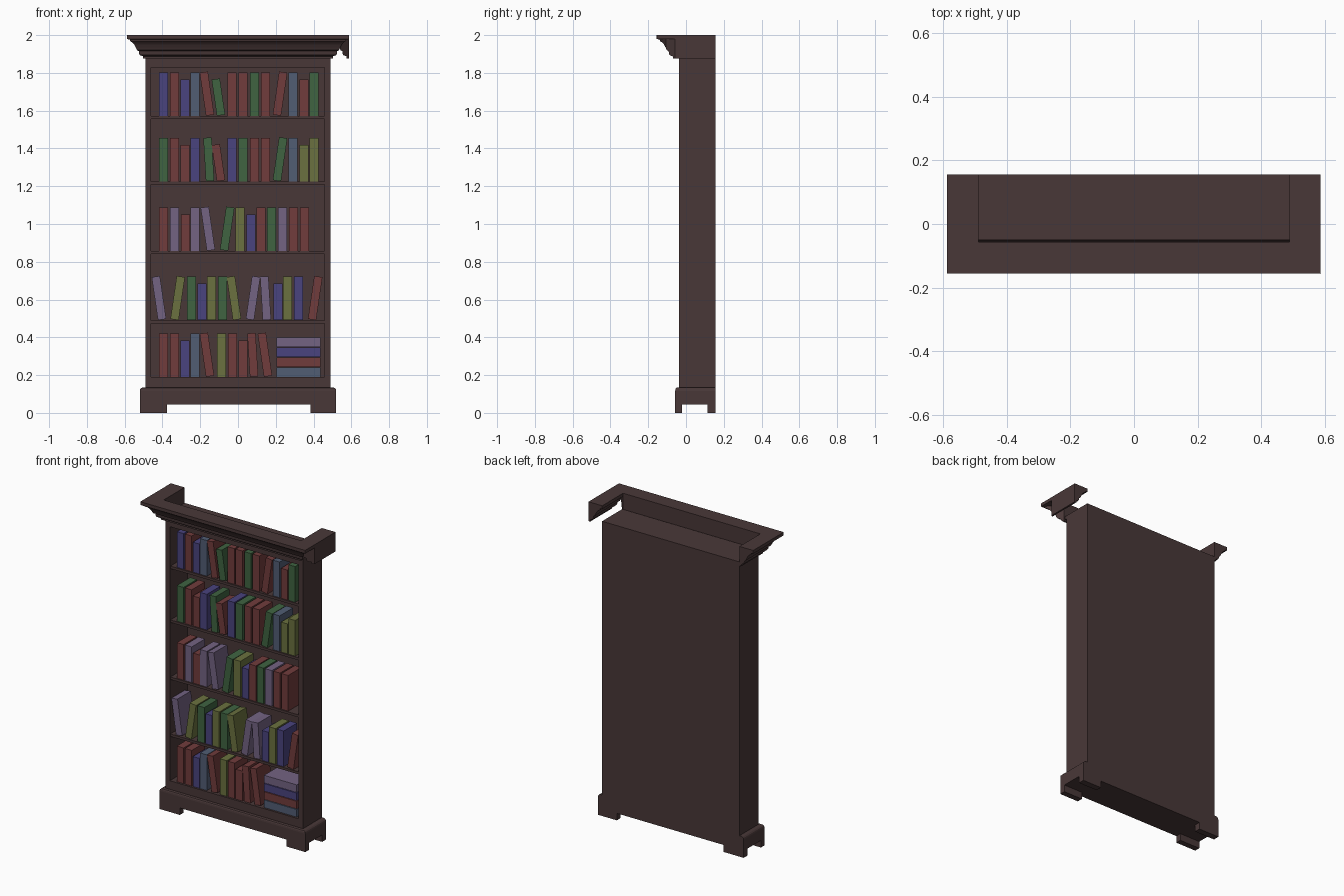
import bpy, bmesh, math
from mathutils import Matrix, Vector

if "Cube" in bpy.data.objects:
    bpy.data.objects.remove(bpy.data.objects["Cube"])


def material(name, r, g, b):
    m = bpy.data.materials.new(name)
    m.diffuse_color = (r, g, b, 1)
    m.use_nodes = True
    m.node_tree.nodes["Principled BSDF"].inputs["Base Color"].default_value = m.diffuse_color
    return m


wood = material("dark wood", .066, .039, .039)
COVERS = {
    "R": material("red cover", .165, .045, .045),
    "B": material("blue cover", .067, .056, .21),
    "G": material("green cover", .05, .125, .053),
    "S": material("slate cover", .083, .11, .175),
    "O": material("olive cover", .145, .165, .05),
    "M": material("mauve cover", .172, .125, .225),
}


def loft(name, rings, mat):
    """Solid through matching closed rings of points, capped at both ends."""
    bm = bmesh.new()
    vs = [[bm.verts.new(p) for p in ring] for ring in rings]
    n = len(rings[0])
    for a, b in zip(vs, vs[1:]):
        for i in range(n):
            j = (i + 1) % n
            bm.faces.new((a[i], a[j], b[j], b[i]))
    bm.faces.new(vs[0][::-1])
    bm.faces.new(vs[-1])
    bmesh.ops.recalc_face_normals(bm, faces=bm.faces)
    mesh = bpy.data.meshes.new(name)
    bm.to_mesh(mesh)
    bm.free()
    mesh.materials.append(mat)
    ob = bpy.data.objects.new(name, mesh)
    bpy.context.collection.objects.link(ob)
    return ob


def rect(x0, x1, y0, y1, z):
    return [(x0, y0, z), (x1, y0, z), (x1, y1, z), (x0, y1, z)]


def box(name, x0, x1, y0, y1, z0, z1, mat=wood):
    return loft(name, [rect(x0, x1, y0, y1, z0), rect(x0, x1, y0, y1, z1)], mat)


BACK, FRONT = .155, -.037

# Cabinet carcass
box("left_side", -.49, -.46, FRONT, BACK, .12, 1.9)
box("right_side", .457, .49, FRONT, BACK, .12, 1.9)
box("back_panel", -.46, .457, .14, BACK, .12, 1.9)
box("cabinet_floor", -.46, .457, FRONT, .14, .12, .19)
box("cabinet_top", -.46, .457, FRONT, .14, 1.828, 1.9)
box("top_bead", -.49, .49, -.05, FRONT, 1.88, 1.9)

# Shelves
SHELVES = [1.572, 1.225, .857, .49]
for i, z in enumerate(SHELVES):
    box(f"shelf_{i + 1}", -.46, .457, -.032, .14, z - .016, z)

# Plinth with a rounded upper edge, and four feet
rings = [rect(-.52, .52, -.057, BACK, .045)]
for k in range(4):
    a = k / 3 * math.pi / 2
    s = .018 * (1 - math.cos(a))
    rings.append(rect(-.52 + s, .52 - s, -.057 + s * .5, BACK, .117 + .018 * math.sin(a)))
loft("plinth", rings, wood)
for side, x0, x1 in (("left", -.52, -.375), ("right", .385, .52)):
    box(f"front_{side}_foot", x0, x1, -.057, -.02, 0, .045)
    box(f"back_{side}_foot", x0, x1, .115, BACK, 0, .045)

# Crown moulding profile: (distance out from the cabinet, height)
PROFILE = [(0, 1.875), (.012, 1.875), (.013, 1.888), (.028, 1.893), (.033, 1.9),
           (.035, 1.915), (.044, 1.92), (.051, 1.935), (.06, 1.951), (.07, 1.962),
           (.08, 1.967), (.083, 1.977), (.098, 1.979), (.098, 2), (0, 2)]
loft("crown_front", [[(s * (.49 + d), -.057 - d, z) for d, z in PROFILE] for s in (-1, 1)], wood)
loft("crown_left", [[(-.49 - d, -.057 - d, z) for d, z in PROFILE],
                    [(-.49 - d, BACK, z) for d, z in PROFILE]], wood)
# The right return repeats the left one unflipped, so its flat side faces out
loft("crown_right", [[(.587 - d, -.057 - d, z) for d, z in PROFILE],
                     [(.587 - d, BACK, z) for d, z in PROFILE]], wood)
box("crown_corner", .49, .587, -.155, -.057, 1.979, 2)

# Books: cover letters (lower case = short), leans, and spine positions
LEAN = {"|": 0, "<": -.145, ">": .145, ",": -.06}
TOP_X = [-.394, -.336, -.28, -.228, -.148, -.09, -.032, .026, .087, .146, .206, .291, .349, .402]
ROWS = [
    (SHELVES[0], "BRbSRgRRGRRSrG", "||||<<||||>|||", TOP_X),
    (SHELVES[1], "GRrBGrBGRRGSoO", "||||,<||||>|||", TOP_X),
    (SHELVES[2], "RMrMMGObRGMRR", "||||<>|||||||",
     [-.394, -.336, -.278, -.228, -.143, -.074, .011, .069, .122, .177, .235, .294, .352]),
    (SHELVES[3], "MOGbOGOMMbOBR", "<>||||<>,|||>",
     [-.402, -.336, -.246, -.19, -.14, -.082, -.005, .063, .153, .212, .262, .32, .392]),
    (.19, "RRbSRORrRR", "||||<|||,<",
     [-.394, -.336, -.28, -.228, -.148, -.087, -.029, .026, .085, .159]),
]
for r, (z, letters, leans, xs) in enumerate(ROWS):
    for i, (c, lean, x) in enumerate(zip(letters, leans, xs)):
        a = LEAN[lean]
        h = .193 if c.islower() else .23
        w = .044 if a else .048
        ob = box(f"book_{r + 1}_{i + 1}", -w / 2, w / 2, -.026, .11, 0, h, COVERS[c.upper()])
        lift = w / 2 * math.sin(abs(a)) + .001
        ob.data.transform(Matrix.Translation(Vector((x, 0, z + lift))) @ Matrix.Rotation(a, 4, "Y"))

# Stack of books lying flat
for i, c in enumerate("SRBM"):
    z = .191 + i * .053
    box(f"stacked_book_{i + 1}", .204, .437, -.026, .11, z, z + .049, COVERS[c])
